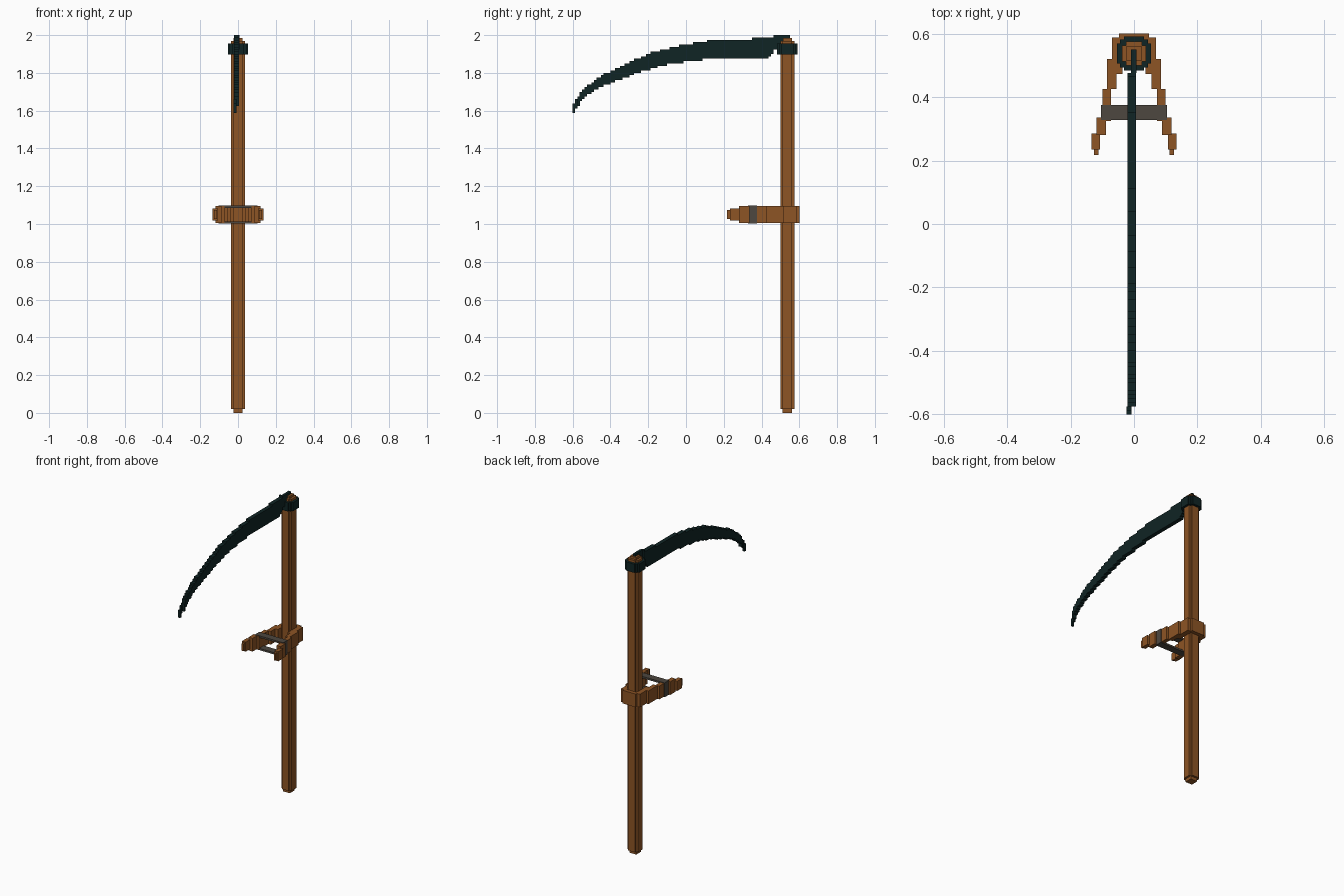
import bpy, bmesh

if "Cube" in bpy.data.objects:
    bpy.data.objects.remove(bpy.data.objects["Cube"])


def material(name, rgb):
    m = bpy.data.materials.new(name)
    m.diffuse_color = (*rgb, 1)
    m.use_nodes = True
    m.node_tree.nodes["Principled BSDF"].inputs["Base Color"].default_value = m.diffuse_color
    return m


WOOD = material("brown wood", (0.27, 0.09, 0.018))
STEEL = material("dark teal steel", (0.005, 0.018, 0.018))
STRAP = material("grey strap", (0.075, 0.063, 0.05))
SY = 0.537  # shaft centre in y


def finish(name, bm, mat):
    bmesh.ops.recalc_face_normals(bm, faces=bm.faces)
    me = bpy.data.meshes.new(name)
    bm.to_mesh(me)
    bm.free()
    me.materials.append(mat)
    ob = bpy.data.objects.new(name, me)
    bpy.context.collection.objects.link(ob)
    return ob


def extrude(bm, pts, vec):
    """Closed prism from a 3D outline."""
    f = bm.faces.new([bm.verts.new(p) for p in pts])
    r = bmesh.ops.extrude_face_region(bm, geom=[f], use_keep_orig=True)
    vs = [v for v in r["geom"] if isinstance(v, bmesh.types.BMVert)]
    bmesh.ops.translate(bm, verts=vs, vec=vec)


def box(bm, x0, x1, y0, y1, z0, z1):
    extrude(bm, [(x0, y0, z0), (x1, y0, z0), (x1, y1, z0), (x0, y1, z0)], (0, 0, z1 - z0))


def cross(bm, a, b, z0, z1):
    """Stepped round: a square of half width a with corners notched to b."""
    q = [(a, b), (b, b), (b, a)] if a != b else [(a, a)]
    pts = []
    for i in range(4):
        for x, y in q:
            for _ in range(i):
                x, y = -y, x
            pts.append((x, SY + y, z0))
    extrude(bm, pts, (0, 0, z1 - z0))


# Shaft with narrower ends
bm = bmesh.new()
cross(bm, 0.025, 0.025, 0, 0.02)
cross(bm, 0.038, 0.025, 0.02, 1.97)
cross(bm, 0.023, 0.023, 1.97, 1.985)
finish("shaft", bm, WOOD)

# Collar at the shaft head
bm = bmesh.new()
cross(bm, 0.054, 0.032, 1.897, 1.955)
cross(bm, 0.044, 0.044, 1.897, 1.955)
finish("collar", bm, STEEL)

# Curved blade: stepped columns between a top and a bottom curve (y, z)
TOP = [(-0.6, 1.635), (-0.537, 1.72), (-0.44, 1.79), (-0.29, 1.86), (-0.177, 1.91),
       (-0.034, 1.945), (0.1, 1.968), (0.42, 1.985), (0.5, 2.0), (0.55, 2.0)]
LOW = [(-0.6, 1.585), (-0.53, 1.68), (-0.46, 1.72), (-0.36, 1.76), (-0.24, 1.805),
       (-0.1, 1.845), (0.05, 1.865), (0.2, 1.88), (0.43, 1.88), (0.485, 1.935), (0.55, 1.985)]


def sample(curve, y):
    for (y0, z0), (y1, z1) in zip(curve, curve[1:]):
        if y <= y1:
            return z0 + (z1 - z0) * (y - y0) / (y1 - y0)
    return curve[-1][1]


def blade_strip(bm, ya, yb, x0, x1):
    n = max(1, round((yb - ya) / 0.0125))
    step = (yb - ya) / n
    up, low = [], []
    for i in range(n):
        y0, y1 = ya + i * step, ya + (i + 1) * step
        zt = round(sample(TOP, (y0 + y1) / 2) / 0.0125) * 0.0125
        zb = round(sample(LOW, (y0 + y1) / 2) / 0.0125) * 0.0125
        zb = min(zb, zt - 0.0125)
        up += [(x0, y0, zt), (x0, y1, zt)]
        low += [(x0, y0, zb), (x0, y1, zb)]
    extrude(bm, low + up[::-1], (x1 - x0, 0, 0))


bm = bmesh.new()
blade_strip(bm, -0.6, -0.575, -0.023, -0.008)   # tip
blade_strip(bm, -0.575, 0.475, -0.021, 0.006)   # body
blade_strip(bm, 0.475, 0.55, -0.01, 0.008)      # neck
finish("blade", bm, STEEL)

# Forked handle: stepped arm pieces, mirrored, x0 x1 y0 y1 z-inset
ARM = [(0.0, 0.048, 0.574, 0.6, 0), (0.035, 0.07, 0.54, 0.587, 0),
       (0.036, 0.07, 0.472, 0.56, 0), (0.055, 0.085, 0.425, 0.52, 0),
       (0.072, 0.1, 0.325, 0.425, 0), (0.088, 0.118, 0.28, 0.335, 0),
       (0.107, 0.134, 0.234, 0.285, 0.012), (0.112, 0.126, 0.218, 0.234, 0.02)]
bm = bmesh.new()
for s in (-1, 1):
    for x0, x1, y0, y1, d in ARM:
        a, b = sorted((s * x0, s * x1))
        box(bm, a, b, y0, y1, 1.006 + d, 1.094 - d)
finish("forked_handle", bm, WOOD)

# Strap wrapped round both arms
bm = bmesh.new()
for z in (1.002, 1.086):
    box(bm, -0.104, 0.104, 0.328, 0.375, z, z + 0.012)
for x in (-0.104, 0.096):
    box(bm, x, x + 0.008, 0.3281, 0.3749, 1.003, 1.097)
finish("strap", bm, STRAP)
